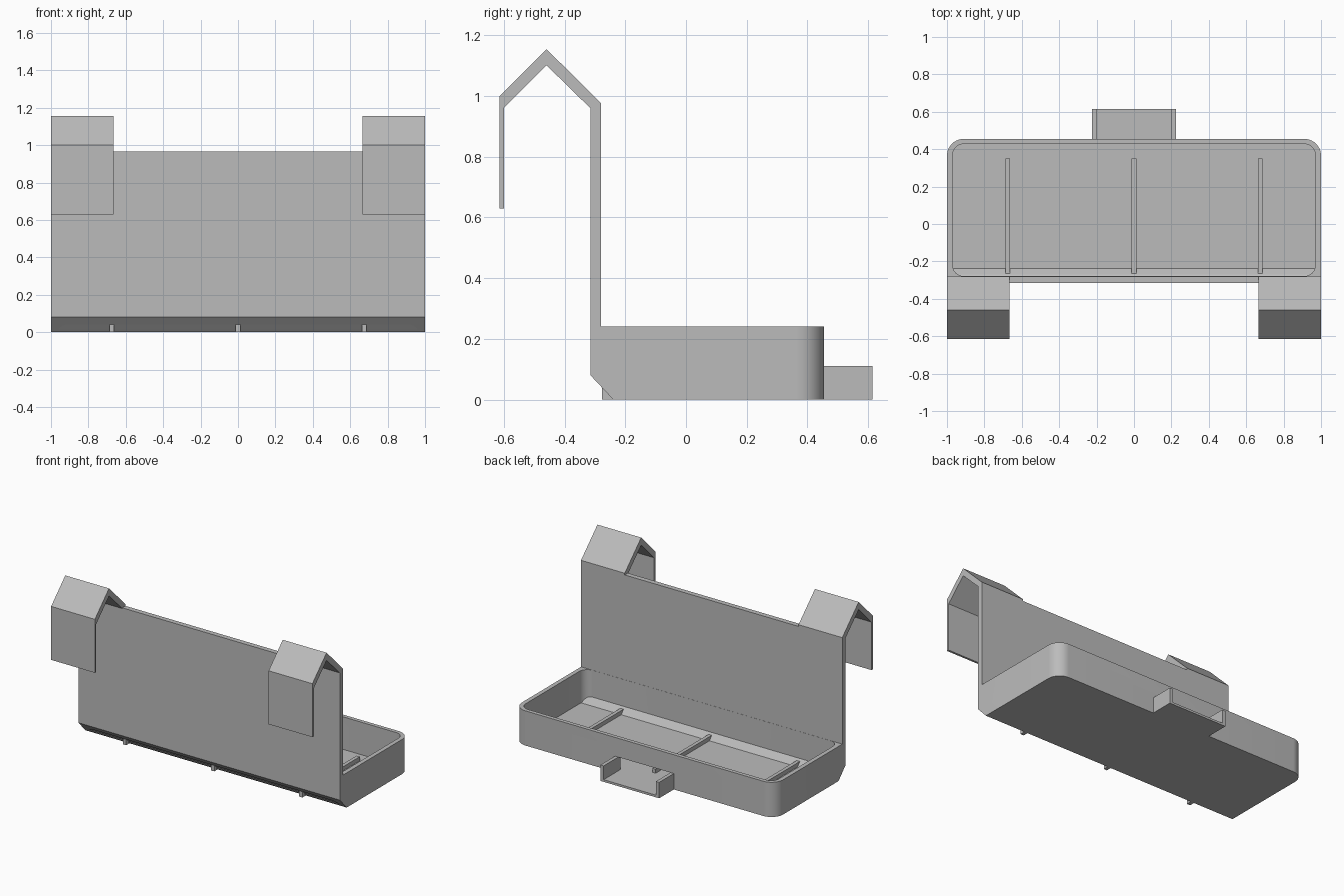
import bpy, bmesh
from mathutils import Vector

cube = bpy.data.objects.get("Cube")
if cube:
    bpy.data.objects.remove(cube, do_unlink=True)

grey = bpy.data.materials.new("plain grey")
grey.use_nodes = True
colour = (0.5, 0.5, 0.5, 1)
grey.diffuse_color = colour
grey.node_tree.nodes["Principled BSDF"].inputs["Base Color"].default_value = colour


def prism(name, profile, x0, x1, radius=0, rounded=None):
    """Extrude a (y, z) profile along x; round the upright edges chosen by a rule."""
    bm = bmesh.new()
    face = bm.faces.new([bm.verts.new((x0, y, z)) for y, z in profile])
    ext = bmesh.ops.extrude_face_region(bm, geom=[face])
    verts = [g for g in ext["geom"] if isinstance(g, bmesh.types.BMVert)]
    bmesh.ops.translate(bm, vec=Vector((x1 - x0, 0, 0)), verts=verts)
    bmesh.ops.recalc_face_normals(bm, faces=bm.faces)
    if radius:
        edges = []
        for e in bm.edges:
            a, b = e.verts
            upright = abs((a.co - b.co).normalized().z) > 0.99
            if upright and rounded(a.co.y):
                edges.append(e)
        bmesh.ops.bevel(bm, geom=edges, offset=radius, segments=10,
                        profile=0.5, affect='EDGES')
    mesh = bpy.data.meshes.new(name)
    bm.to_mesh(mesh)
    bm.free()
    mesh.materials.append(grey)
    obj = bpy.data.objects.new(name, mesh)
    bpy.context.collection.objects.link(obj)
    return obj


def box(name, x0, x1, y0, y1, z0, z1, **kw):
    return prism(name, [(y0, z0), (y1, z0), (y1, z1), (y0, z1)], x0, x1, **kw)


def activate(obj):
    bpy.ops.object.select_all(action='DESELECT')
    obj.select_set(True)
    bpy.context.view_layer.objects.active = obj


def cut(obj, cutter):
    cutter.hide_render = True
    mod = obj.modifiers.new("cut", 'BOOLEAN')
    mod.operation, mod.solver, mod.object = 'DIFFERENCE', 'EXACT', cutter
    activate(obj)
    bpy.ops.object.modifier_apply(modifier=mod.name)
    bpy.data.objects.remove(cutter, do_unlink=True)


FLOOR, RIM, TOP = 0.015, 0.24, 0.965
FRONT, PLATE, BACK = -0.315, -0.28, 0.455

# Tray with its upright mounting plate and chamfered front edge
tray = prism("tray_and_plate",
             [(FRONT, TOP), (FRONT, 0.08), (-0.24, 0), (BACK, 0),
              (BACK, RIM), (PLATE, RIM), (PLATE, TOP)],
             -1, 1, radius=0.09, rounded=lambda y: y > 0.4)
cut(tray, box("cavity", -0.97, 0.97, PLATE + 0.001, 0.428, FLOOR, RIM + 0.1,
              radius=0.06, rounded=lambda y: True))
cut(tray, box("port_cutter", -0.2, 0.2, 0.38, 0.6, FLOOR, 0.11))
activate(tray)
bpy.ops.object.shade_smooth_by_angle()

# Thin sloped wall behind the chamfer
prism("front_slope", [(-0.29, 0.06), (-0.27, 0.05), (-0.235, 0.012), (-0.24, 0.005)],
      -0.98, 0.98)

# Floor ribs
for name, x in (("right_rib", -0.675), ("middle_rib", 0), ("left_rib", 0.675)):
    box(name, x - 0.0125, x + 0.0125, -0.277, 0.35, 0, 0.043)

# Open spout behind the port
box("spout_floor", -0.225, 0.225, BACK, 0.615, 0, FLOOR)
for name, x in (("right_spout_wall", -0.225), ("left_spout_wall", 0.2)):
    box(name, x, x + 0.025, BACK, 0.615, 0, 0.11)

# Two peaked hooks
hook = [(PLATE, 0.96), (PLATE, 0.977), (-0.46, 1.155), (-0.615, 1.0), (-0.615, 0.63),
        (-0.6, 0.63), (-0.6, 0.962), (-0.46, 1.102), (FRONT, 0.96)]
for name, x in (("right_hook", -1), ("left_hook", 0.665)):
    prism(name, hook, x, x + 0.335)
